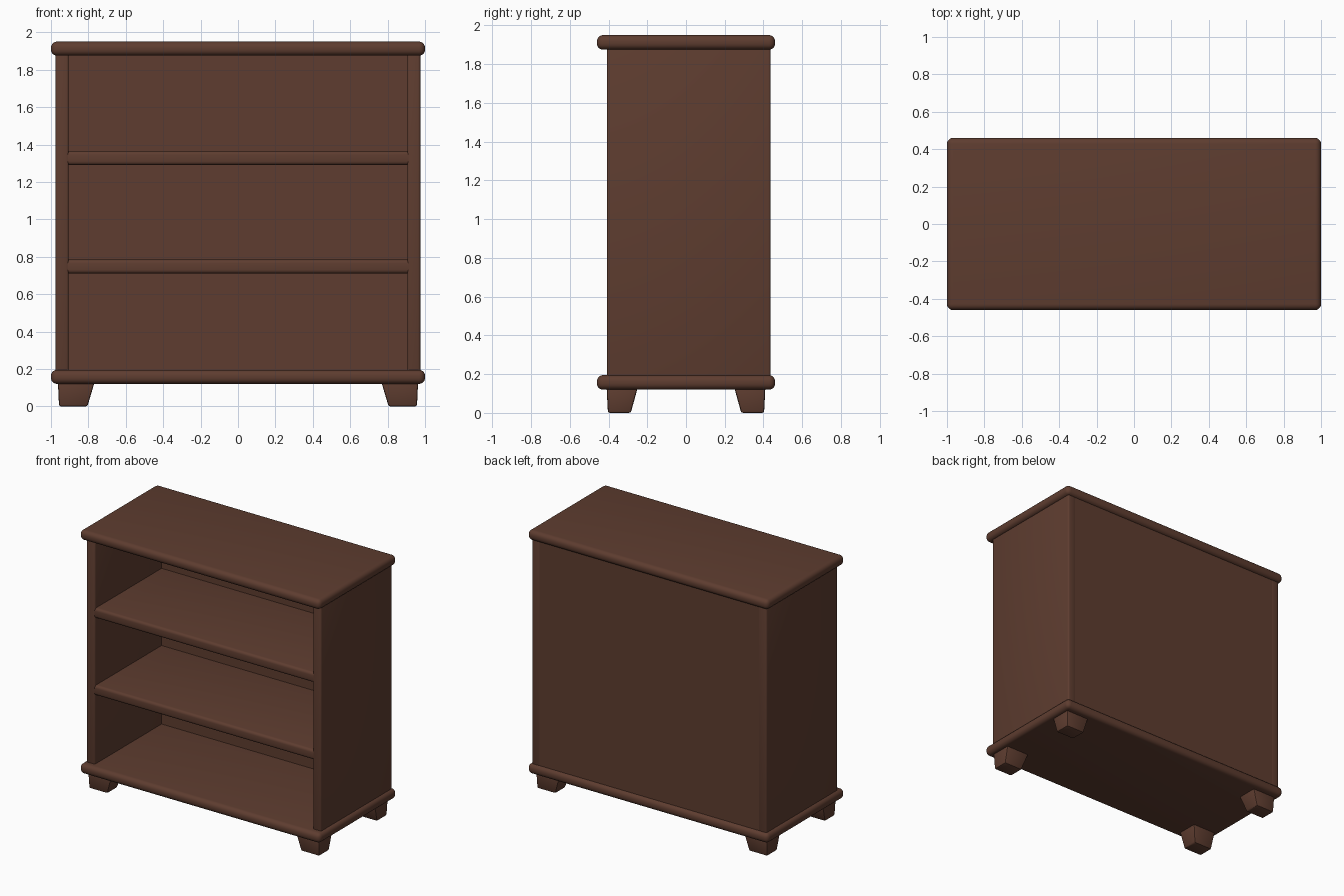
import bpy, bmesh, math

if "Cube" in bpy.data.objects:
    bpy.data.objects.remove(bpy.data.objects["Cube"])

wood = bpy.data.materials.new("dark brown wood")
wood.diffuse_color = (0.112, 0.046, 0.029, 1)
wood.use_nodes = True
wood.node_tree.nodes["Principled BSDF"].inputs["Base Color"].default_value = wood.diffuse_color


def finish(name, bm, bevel, segments):
    bmesh.ops.recalc_face_normals(bm, faces=bm.faces)
    me = bpy.data.meshes.new(name)
    bm.to_mesh(me)
    bm.free()
    me.materials.append(wood)
    ob = bpy.data.objects.new(name, me)
    bpy.context.collection.objects.link(ob)
    if bevel:
        mod = ob.modifiers.new("rounded edges", 'BEVEL')
        mod.width = bevel
        mod.segments = segments
    bpy.ops.object.select_all(action='DESELECT')
    ob.select_set(True)
    bpy.context.view_layer.objects.active = ob
    if bevel:
        bpy.ops.object.modifier_apply(modifier=mod.name)
    bpy.ops.object.shade_smooth_by_angle(angle=math.radians(35))
    return ob


def board(name, x, y, z, bevel, segments=3):
    """Rounded box from (min, max) ranges."""
    bm = bmesh.new()
    bmesh.ops.create_cube(bm, size=1)
    for v in bm.verts:
        v.co = [r[0] if c < 0 else r[1] for c, r in zip(v.co, (x, y, z))]
    return finish(name, bm, bevel, segments)


# Top and bottom slabs with bullnose edges
board("top_slab", (-1, 1), (-0.46, 0.46), (1.875, 1.95), 0.032, 5)
board("bottom_slab", (-1, 1), (-0.46, 0.46), (0.12, 0.195), 0.032, 5)

# Side panels
for side, s in (("left", -1), ("right", 1)):
    board(side + "_panel", tuple(sorted((s * 0.905, s * 0.975))),
          (-0.407, 0.437), (0.18, 1.89), 0.012)

# Back panel
board("back_panel", (-0.96, 0.96), (0.385, 0.436), (0.18, 1.89), 0)

# Shelves with rounded front edges
for i, z in enumerate((0.71, 1.29)):
    board(f"shelf_{i + 1}", (-0.93, 0.93), (-0.405, 0.41), (z, z + 0.075), 0.02, 4)

# Feet: outer faces nearly upright, inner faces tapering inward
for side, sx in (("left", -1), ("right", 1)):
    for end, sy in (("front", -1), ("back", 1)):
        bm = bmesh.new()
        bmesh.ops.create_cube(bm, size=1)
        for v in bm.verts:
            top = v.co.z > 0
            x = (0.963 if top else 0.957) if v.co.x > 0 else (0.765 if top else 0.805)
            y = (0.41 if top else 0.403) if v.co.y > 0 else (0.248 if top else 0.285)
            v.co = (sx * x, sy * y, 0.135 if top else 0)
        finish(f"{end}_{side}_foot", bm, 0.01, 2)
